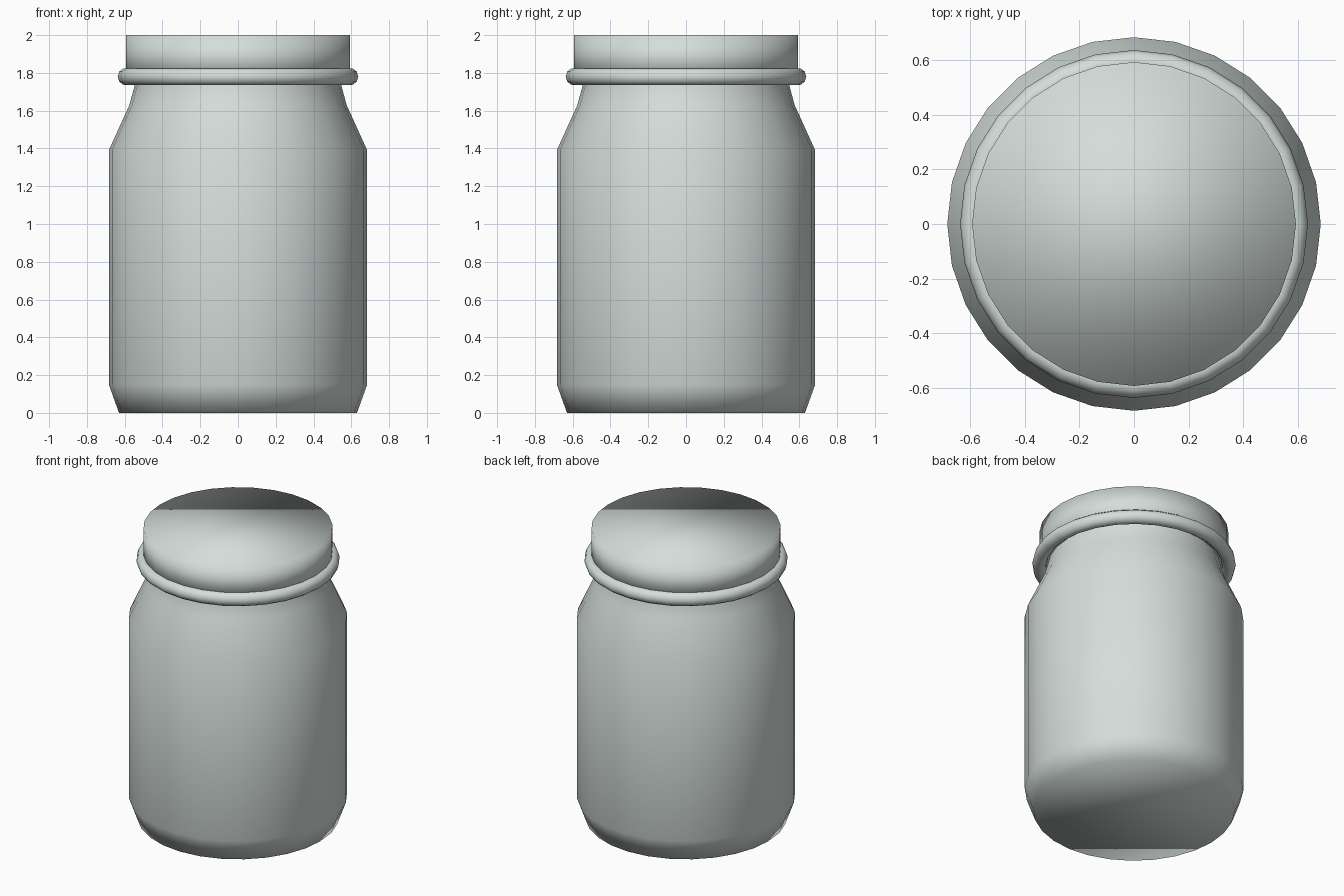
import bpy, bmesh, math

if "Cube" in bpy.data.objects:
    bpy.data.objects.remove(bpy.data.objects["Cube"])

SIDES = 28

glass = bpy.data.materials.new("pale_grey_glass")
glass.diffuse_color = (0.66, 0.73, 0.71, 1.0)
glass.use_nodes = True
glass.node_tree.nodes["Principled BSDF"].inputs["Base Color"].default_value = glass.diffuse_color


def lathe(name, profile, closed=False):
    """Spin a (radius, z) profile about z; open profiles get flat caps."""
    bm = bmesh.new()
    rings = []
    for r, z in profile:
        ring = []
        for i in range(SIDES):
            a = 2 * math.pi * i / SIDES
            ring.append(bm.verts.new((r * math.cos(a), r * math.sin(a), z)))
        rings.append(ring)
    pairs = list(zip(rings, rings[1:]))
    if closed:
        pairs.append((rings[-1], rings[0]))
    else:
        bm.faces.new(rings[0][::-1])
        bm.faces.new(rings[-1])
    for low, high in pairs:
        for i in range(SIDES):
            j = (i + 1) % SIDES
            bm.faces.new((low[i], low[j], high[j], high[i]))
    bmesh.ops.recalc_face_normals(bm, faces=bm.faces)
    # soft shading runs over every edge, caps included
    for f in bm.faces:
        f.smooth = True
    mesh = bpy.data.meshes.new(name)
    bm.to_mesh(mesh)
    bm.free()
    mesh.materials.append(glass)
    obj = bpy.data.objects.new(name, mesh)
    bpy.context.collection.objects.link(obj)
    return obj


# jar body with chamfered foot and sloped shoulder
lathe("jar_body", [(0.63, 0), (0.684, 0.15), (0.684, 1.39),
                   (0.575, 1.63), (0.54, 1.76), (0.54, 1.80)])

# lid
lathe("lid", [(0.593, 1.765), (0.593, 2.0)])

# rounded ring around the neck
ring = [(0.592 + 0.045 * math.cos(math.tau * k / 10),
         1.78 + 0.046 * math.sin(math.tau * k / 10)) for k in range(10)]
lathe("neck_ring", ring, closed=True)
